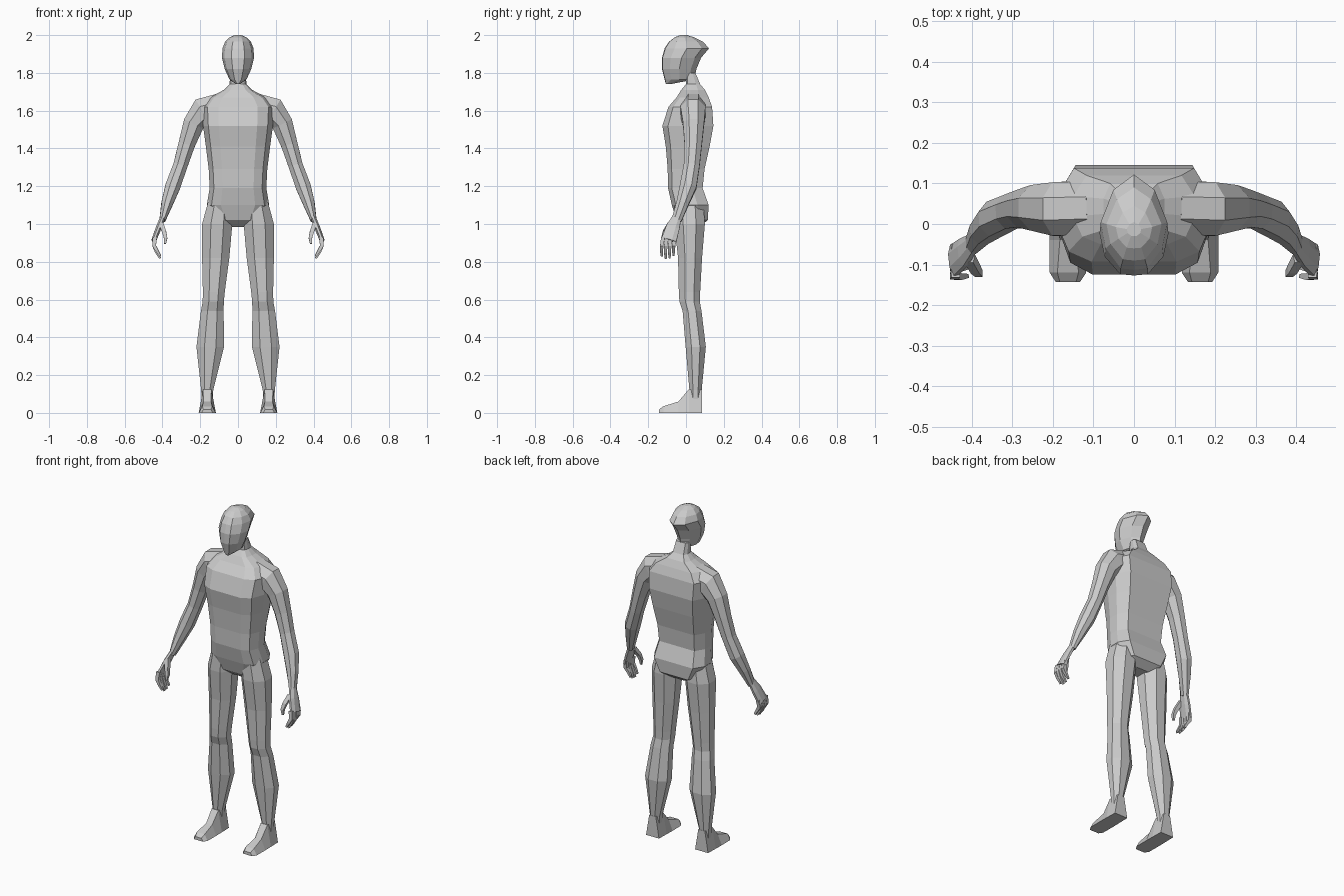
import bpy, bmesh
from mathutils import Vector

if "Cube" in bpy.data.objects:
    bpy.data.objects.remove(bpy.data.objects["Cube"])

grey = bpy.data.materials.new("plain grey")
grey.use_nodes = True
COLOUR = (0.6, 0.6, 0.6, 1)
grey.diffuse_color = COLOUR
grey.node_tree.nodes["Principled BSDF"].inputs["Base Color"].default_value = COLOUR


def skin(name, rings):
    """Bridge equal rings of points into one closed, flat-shaded part."""
    bm = bmesh.new()
    loops = [[bm.verts.new(p) for p in ring] for ring in rings]
    for a, b in zip(loops, loops[1:]):
        for i in range(len(a)):
            j = (i + 1) % len(a)
            bm.faces.new((a[i], a[j], b[j], b[i]))
    bm.faces.new(loops[0])
    bm.faces.new(loops[-1])
    bmesh.ops.recalc_face_normals(bm, faces=bm.faces)
    mesh = bpy.data.meshes.new(name)
    bm.to_mesh(mesh)
    bm.free()
    mesh.materials.append(grey)
    bpy.context.collection.objects.link(bpy.data.objects.new(name, mesh))


def pair(name, rings):
    """Make the left part and its mirrored right twin."""
    for side, s in (("left_", 1), ("right_", -1)):
        skin(side + name, [[(s * p[0], p[1], p[2]) for p in r] for r in rings])


def stack(sections, outline):
    """Level rings from (z, centre x, half width, front y, back y)."""
    return [[(cx + hw * px, (y0 + y1) / 2 + (y1 - y0) / 2 * py, z) for px, py in outline]
            for z, cx, hw, y0, y1 in sections]


def tube(sections, outline):
    """Rings across a bent path from (x, y, z, side radius, depth radius)."""
    pts = [Vector(s[:3]) for s in sections]
    rings = []
    for i, s in enumerate(sections):
        along = (pts[min(i + 1, len(pts) - 1)] - pts[max(i - 1, 0)]).normalized()
        side = Vector((0, 1, 0)).cross(along).normalized()
        deep = along.cross(side)
        rings.append([pts[i] + side * (s[3] * px) + deep * (s[4] * py) for px, py in outline])
    return rings


def both_sides(half):
    return half + [(-x, y) for x, y in reversed(half) if x]


OCTAGON = both_sides([(.42, -1), (1, -.42), (1, .42), (.42, 1)])
SQUARE = both_sides([(1, -1), (1, 1)])
BODY = both_sides([(.55, -1), (.85, -.78), (1, -.2), (1, .4), (.78, 1)])
SKULL = both_sides([(0, -1), (.4, -.97), (.85, -.55), (1, 0), (.62, .68), (0, 1)])

# Trunk with neck
skin("torso", stack([
    (.985, 0, .05, -.01, .07), (1.02, 0, .12, -.05, .115), (1.1, 0, .165, -.075, .12),
    (1.19, 0, .15, -.095, .088), (1.29, 0, .155, -.097, .098), (1.41, 0, .17, -.107, .125),
    (1.52, 0, .185, -.125, .145), (1.62, 0, .19, -.093, .138), (1.67, 0, .15, -.05, .12),
    (1.71, 0, .075, -.025, .1), (1.74, 0, .045, 0, .075), (1.8, 0, .04, 0, .05)], BODY))

# Head, peaked at the back
skin("head", stack([
    (1.742, 0, .012, -.107, -.075), (1.765, 0, .045, -.113, .045), (1.82, 0, .07, -.127, .055),
    (1.88, 0, .085, -.127, .08), (1.93, 0, .082, -.113, .122), (1.965, 0, .068, -.09, .09),
    (1.988, 0, .045, -.06, .045), (2, 0, .018, -.03, .005)], SKULL))

# Legs from hip to ankle
pair("leg", stack([
    (1.13, .095, .06, -.06, .09), (1, .11, .08, -.062, .1), (.82, .118, .072, -.042, .085),
    (.64, .128, .058, -.038, .075), (.59, .131, .056, -.035, .073), (.54, .136, .06, -.018, .082),
    (.35, .147, .073, -.002, .105), (.12, .163, .032, .018, .083), (.06, .163, .03, .02, .08)],
    OCTAGON))

# Feet: (y, sole half width, top half width, height)
pair("foot", [[(.163 - b, y, 0), (.163 + b, y, 0), (.163 + t, y, h), (.163 - t, y, h)]
              for y, b, t, h in [(.085, .043, .022, .125), (.015, .045, .022, .125),
                                 (-.04, .046, .02, .06), (-.12, .045, .026, .035),
                                 (-.143, .03, .02, .018)]])

# Arms from shoulder to wrist
pair("arm", tube([
    (.1, .04, 1.615, .075, .065), (.185, .037, 1.595, .075, .066), (.235, .04, 1.53, .056, .056),
    (.272, .038, 1.42, .044, .046), (.305, .03, 1.31, .038, .042), (.345, .012, 1.2, .04, .044),
    (.375, -.018, 1.11, .031, .033), (.4, -.05, 1.02, .016, .026)], OCTAGON))

# Hands: palm, four curled fingers and a thumb
pair("palm", tube([(.398, -.048, 1.035, .014, .024), (.42, -.07, .98, .015, .036),
                   (.445, -.09, .915, .013, .04)], OCTAGON))
for i, name in enumerate(("index", "middle", "ring", "little")):
    y = -.122 + .021 * i
    drop = (.012, 0, .003, .015)[i]
    pair(name + "_finger", tube([
        (.44, y, .93, .011, .01), (.444, y - .006, .885, .01, .009),
        (.431, y - .008, .85 + drop, .008, .008), (.412, y - .006, .818 + drop, .005, .005)], SQUARE))
pair("thumb", tube([(.406, -.085, 1, .012, .012), (.391, -.112, .958, .011, .011),
                    (.383, -.122, .925, .009, .009), (.386, -.126, .895, .005, .005)], SQUARE))
